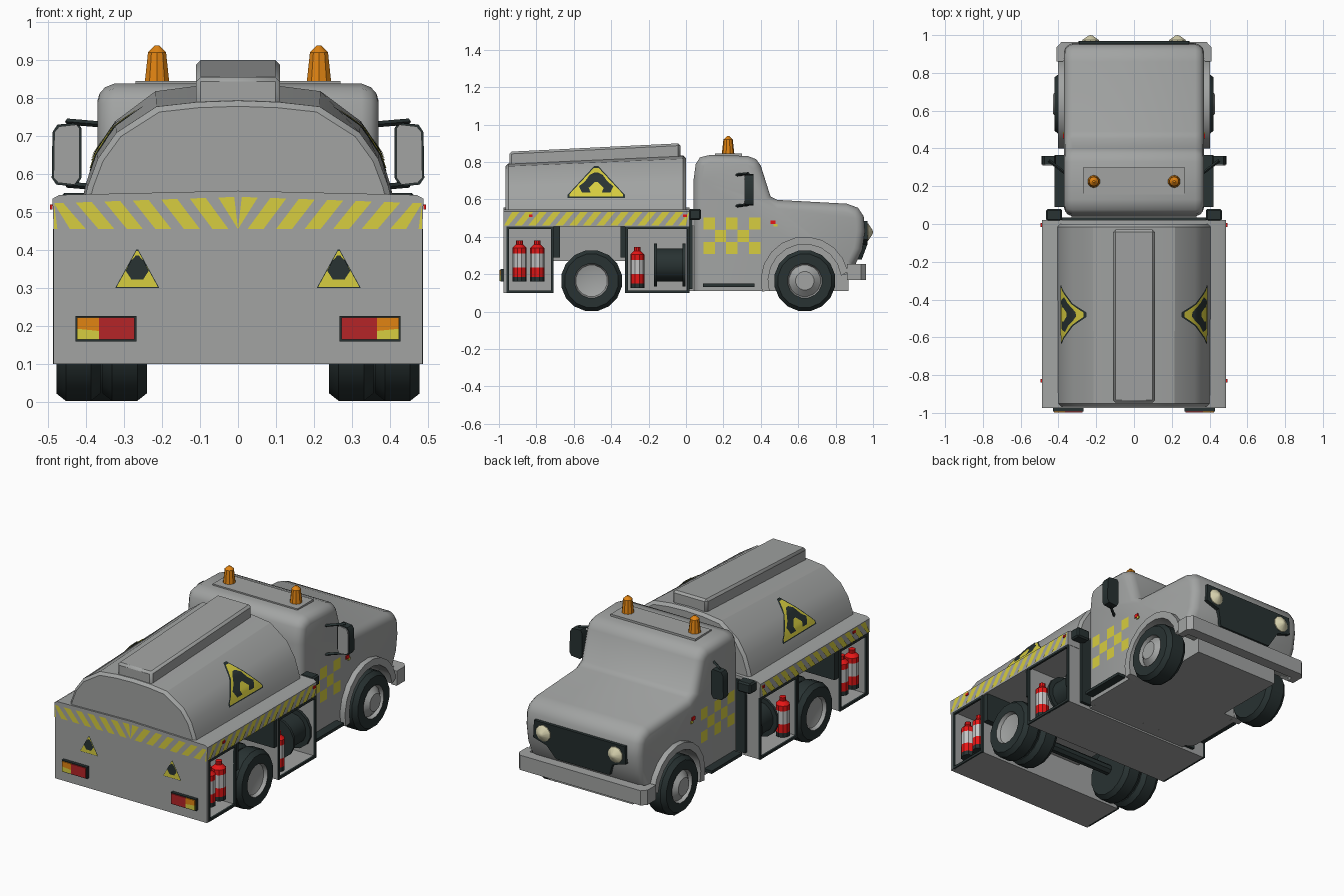
import bpy, bmesh, math
from mathutils import Vector

if "Cube" in bpy.data.objects:
    bpy.data.objects.remove(bpy.data.objects["Cube"])

def mat(name, r, g, b):
    m = bpy.data.materials.new(name)
    m.diffuse_color = (r, g, b, 1)
    m.use_nodes = True
    m.node_tree.nodes["Principled BSDF"].inputs["Base Color"].default_value = m.diffuse_color
    return m

GREY = mat("body grey", .36, .37, .365)
DARK = mat("dark rubber", .021, .032, .032)
YELLOW = mat("hazard yellow", .68, .61, .05)
RED = mat("extinguisher red", .80, .008, .008)
TAIL = mat("tail lamp red", .46, .018, .02)
ORANGE = mat("beacon orange", .75, .23, .006)
CREAM = mat("lamp cream", .72, .68, .45)
LABEL = mat("label light grey", .55, .55, .55)

# ---------- helpers ----------
def mesh(name, verts, faces, mats, mi=None, mirror=False, angle=35, bevel=0, out=None):
    me = bpy.data.meshes.new(name)
    me.from_pydata([tuple(v) for v in verts], [], faces)
    for m in (mats if isinstance(mats, list) else [mats]):
        me.materials.append(m)
    if mi:
        me.polygons.foreach_set("material_index", mi)
    bm = bmesh.new(); bm.from_mesh(me)
    bmesh.ops.remove_doubles(bm, verts=bm.verts, dist=1e-5)
    if out is None:
        bmesh.ops.recalc_face_normals(bm, faces=bm.faces)
    else:
        bm.normal_update()
        for f in bm.faces:
            if f.normal.dot(Vector(out)) < 0:
                f.normal_flip()
    if bevel:
        bmesh.ops.bevel(bm, geom=bm.edges[:], offset=bevel, segments=1, affect='EDGES')
    bm.to_mesh(me); bm.free()
    me.polygons.foreach_set("use_smooth", [True] * len(me.polygons))
    me.set_sharp_from_angle(angle=math.radians(angle))
    ob = bpy.data.objects.new(name, me)
    bpy.context.collection.objects.link(ob)
    if mirror:
        ob.modifiers.new("mirror", 'MIRROR')
    return ob

def loft(name, rings, mats, mi=None, **kw):
    n = len(rings[0])
    faces, idx = [], []
    for k in range(len(rings) - 1):
        for i in range(n):
            j = (i + 1) % n
            faces.append((k*n + i, k*n + j, (k+1)*n + j, (k+1)*n + i))
            idx.append(mi[k] if mi else 0)
    for k in (0, len(rings) - 1):
        if (Vector(rings[k][0]) - Vector(rings[k][1])).length > 1e-4:
            faces.append(tuple(range(k*n, k*n + n)))
            idx.append(mi[min(k, len(mi) - 1)] if mi else 0)
    return mesh(name, [p for r in rings for p in r], faces, mats, idx, **kw)

def place(axis, a, b, h):
    return {'x': (h, a, b), 'y': (a, h, b), 'z': (a, b, h)}[axis]

def prism(name, poly, axis, h0, h1, m, **kw):
    return loft(name, [[place(axis, a, b, h) for a, b in poly] for h in (h0, h1)], m, **kw)

def box(name, x, y, z, m, **kw):
    return prism(name, [(x[0], y[0]), (x[1], y[0]), (x[1], y[1]), (x[0], y[1])], 'z', z[0], z[1], m, **kw)

def lathe(name, prof, axis, c, m, sides=16, **kw):
    rings = []
    for r, h in prof:
        rings.append([place(axis, c[0] + r*math.cos(t), c[1] + r*math.sin(t), h)
                      for t in [2*math.pi*(i + .5)/sides for i in range(sides)]])
    return loft(name, rings, m, **kw)

def rod(name, p, q, r, m, **kw):
    p, q = Vector(p), Vector(q)
    rot = (q - p).to_track_quat('Z', 'Y')
    off = [rot @ Vector((r*math.cos(t), r*math.sin(t), 0)) for t in (0, 1.57, 3.14, 4.71)]
    return loft(name, [[e + o for o in off] for e in (p, q)], m, **kw)

def decal(name, strips, f, m, out, mirror=True):
    """strips: lists of rows (v, u_left, u_right) mapped on a surface by f(u, v)"""
    v, fc = [], []
    for rows in strips:
        b = len(v)
        for z, u0, u1 in rows:
            v += [f(u0, z), f(u1, z)]
        fc += [(b + 2*i, b + 2*i + 1, b + 2*i + 3, b + 2*i + 2) for i in range(len(rows) - 1)]
    return mesh(name, v, fc, m, mirror=mirror, out=out)

def shape(c, pts, n=4):
    """rows of a symmetric shape from (v, half width) points"""
    rows = []
    for (v0, w0), (v1, w1) in zip(pts, pts[1:]):
        for i in range(n + 1):
            t = i / n
            w = w0 + (w1 - w0)*t + 1e-4
            rows.append((v0 + (v1 - v0)*t, c - w, c + w))
    return rows

# ---------- tank ----------
HALF = [(1, 0), (.975, .15), (.91, .42), (.79, .68), (.53, .94), (.27, .985), (0, 1)]
def tank_ring(y, w, top):
    return [(s*a*w, y, .53 + b*(top - .53)) for a, b, s in
            [(a, b, 1) for a, b in HALF] + [(a, b, -1) for a, b in HALF[-2::-1]]]
loft("tank", [tank_ring(-.965, .39, .778), tank_ring(-.95, .405, .793),
              tank_ring(-.015, .41, .836), tank_ring(0, .395, .82)], GREY, angle=25)
prism("tank_top_walkway", [(-.945, .77), (-.945, .855), (-.03, .90), (-.03, .80)], 'x', -.11, .11, GREY, bevel=.012)

def tank_side(off):
    def f(y, z):
        t = (y + .95) / .935
        w, h = .405 + .005*t, .263 + .043*t
        b = (z - .53) / h
        for (a0, b0), (a1, b1) in zip(HALF, HALF[1:]):
            if b <= b1:
                return (w*(a0 + (a1 - a0)*(b - b0)/(b1 - b0)) + off, y, z + off*.8)
    return f
decal("tank_sign_border", [shape(-.48, [(.606, .153), (.622, .153), (.775, .012)], 6)], tank_side(.003), DARK, (1, 0, .5))
decal("tank_sign", [shape(-.48, [(.612, .143), (.624, .143), (.765, .012)], 6)], tank_side(.005), YELLOW, (1, 0, .5))
decal("tank_sign_flame", [shape(-.48, [(.63, .075), (.665, .092), (.69, .06), (.725, .035), (.738, .01)], 3)], tank_side(.007), DARK, (1, 0, .5))
decal("tank_sign_flame_core", [shape(-.48, [(.63, .03), (.655, .04), (.685, .008)], 3)], tank_side(.009), YELLOW, (1, 0, .5))

# ---------- rear body ----------
prism("deck", [(-.485, .455), (.485, .455), (.488, .535), (.47, .545), (0, .556), (-.47, .545), (-.488, .535)], 'y', -.975, .02, GREY)
box("rear_panel", (-.485, .485), (-.975, -.955), (.10, .47), GREY)
box("chassis_core", (-.2, .2), (-.75, -.3), (.27, .46), GREY)
for tag, y0, y1 in (("rear", -.96, -.71), ("front", -.325, .018)):
    box(tag + "_locker_core", (-.27, .27), (y0, y1), (.10, .46), GREY)
    box(tag + "_locker_floor", (.26, .478), (y0, y1), (.10, .112), GREY, mirror=True)
    for end, y in (("back", y0), ("fore", y1 - .012)):
        box(tag + "_locker_wall_" + end, (.26, .478), (y, y + .012), (.10, .46), GREY, mirror=True)
        box(tag + "_locker_post_" + end, (.475, .487), (y, y + .014), (.10, .455), DARK, mirror=True)
    for end, z in (("sill", .10), ("header", .442)):
        box(tag + "_locker_" + end, (.475, .487), (y0, y1), (z, z + .014), DARK, mirror=True)
box("mudflap_back", (.25, .475), (-.71, -.675), (.29, .456), DARK, mirror=True)
box("mudflap_fore", (.25, .475), (-.35, -.325), (.29, .456), DARK, mirror=True)
box("cab_link", (-.33, .33), (0, .08), (.11, .46), GREY)
box("body_front_seal", (-.40, .40), (.018, .035), (.12, .53), DARK)
box("filler_box", (.38, .465), (.015, .08), (.49, .55), DARK, mirror=True, bevel=.008)

# hazard stripes on sides and rear
clamp = lambda u, a, b: max(a, min(b, u))
side = []
for i in range(14):
    u = -.99 + i*.073
    side.append([(z, clamp(u + d, -.973, .018), clamp(u + d + .04, -.973, .018)) for z, d in ((.46, 0), (.533, .06))])
decal("side_stripes", side, lambda u, v: (.4905, u, v), YELLOW, (1, 0, 0))
rear = []
for i in range(-1, 7):
    u = .055 + i*.075
    rear.append([(v, clamp(u + d, 0, .484), clamp(u + d + .042, 0, .484)) for v, d in ((0, -.03), (1, .03))])
decal("rear_stripes", rear, lambda u, v: (u, -.978, .455 + v*(.085 - .035*u)), YELLOW, (0, -1, 0))

# rear warning signs
back = lambda o: (lambda u, v: (u, -.975 - o, v))
decal("rear_sign_border", [shape(.265, [(.30, .058), (.402, .002)], 1)], back(.002), DARK, (0, -1, 0))
decal("rear_sign", [shape(.265, [(.303, .054), (.398, .002)], 1)], back(.004), YELLOW, (0, -1, 0))
decal("rear_sign_flame", [shape(.265, [(.322, .015), (.345, .03), (.37, .018), (.385, .004)], 1)], back(.006), DARK, (0, -1, 0))

# tail lamps and side markers
box("tail_lamp_housing", (.267, .428), (-.993, -.97), (.16, .227), DARK, mirror=True)
box("tail_lamp_red", (.272, .365), (-.998, -.99), (.165, .222), TAIL, mirror=True)
prism("tail_lamp_orange", [(.365, .187), (.423, .193), (.423, .222), (.365, .222)], 'y', -.998, -.99, ORANGE, mirror=True)
prism("tail_lamp_yellow", [(.365, .165), (.423, .165), (.423, .193), (.365, .187)], 'y', -.998, -.99, YELLOW, mirror=True)
for n, y in enumerate((-.83, -.005)):
    box("side_marker_%d" % n, (.488, .494), (y - .01, y + .01), (.507, .52), RED, mirror=True)

# ---------- locker contents ----------
for n, (y, z) in enumerate(((-.89, .16), (-.795, .16), (-.26, .125))):
    prof = [(.038, z), (.038, z + .025), (.038, z + .075), (.038, z + .15), (.038, z + .18), (.018, z + .2), (.018, z + .22)]
    lathe("extinguisher_%d" % n, prof, 'z', (.435, y), [RED, LABEL, DARK], 10, mi=[2, 0, 1, 0, 0, 0], mirror=True)
lathe("hose_reel", [(.115, -.17), (.115, -.155), (.088, -.155), (.088, -.02), (.115, -.02), (.115, -.004)], 'y', (.36, .25), DARK, 14, mirror=True)

# ---------- wheels ----------
def wheel(name, y, x0, x1, hub):
    prof = [(.09, x0), (.145, x0), (.165, x0 + .025), (.165, x1 - .025), (.145, x1), (.093, x1), (.085, x1 - .02), (.05, x1 + hub)]
    lathe(name, prof, 'x', (y, .165), [DARK, GREY], 16, mi=[0, 0, 0, 0, 0, 1, 1], mirror=True)
wheel("rear_outer_wheel", -.505, .362, .478, -.03)
wheel("rear_inner_wheel", -.505, .24, .356, -.03)
wheel("front_wheel", .635, .29, .42, .01)
lathe("rear_axle", [(.03, -.3), (.03, .3)], 'x', (-.505, .165), DARK, 8)

# ---------- cab ----------
upper = [(.04, .11), (.04, .70), (.052, .79), (.075, .825), (.13, .838), (.33, .832), (.375, .815), (.40, .78),
         (.452, .615), (.49, .597), (.86, .577), (.92, .555), (.95, .51), (.957, .43), (.942, .33), (.905, .25)]
arch = lambda r, a0, a1, n: [(.635 + r*math.cos(math.radians(a0 + (a1 - a0)*i/n)),
                              .165 + r*math.sin(math.radians(a0 + (a1 - a0)*i/n))) for i in range(n + 1)]
prof = upper + [(.87, .2)] + arch(.198, 10, 196, 10)
def cab_ring(x, d):
    ring = []
    for i, (y, z) in enumerate(prof):
        if i < len(upper):
            a, b = prof[i - 1] if i else (.04, 0), prof[i + 1]
            t = Vector((b[0] - a[0], b[1] - a[1])).normalized()
            y, z = y + t.y*d, z - t.x*d
        ring.append((x, y, z))
    return ring
steps = [(.37, .045), (.364, .026), (.35, .01), (.325, 0)]
loft("cab", [cab_ring(-x, d) for x, d in steps] + [cab_ring(x, d) for x, d in steps[::-1]], GREY, angle=45)
box("cab_underbody", (-.27, .27), (.4, .87), (.11, .42), GREY)
prism("front_fender", arch(.196, 8, 196, 10) + arch(.236, 194, 12, 10), 'x', .34, .402, GREY, mirror=True)
box("step_board", (.35, .42), (.09, .365), (.133, .15), DARK, mirror=True)
half = [(.41, .86), (.41, .935), (.385, .963)]
prism("bumper", half + [(-x, y) for x, y in half[::-1]] + [(-.375, .86), (-.365, .9), (.365, .9), (.375, .86)], 'z', .17, .255, GREY)

# grille and headlamps
gh = [(.29, .485), (.295, .385), (.21, .36), (.17, .28)]
grille = prism("grille", gh + [(-x, z) for x, z in gh[::-1]], 'y', .91, .97, DARK)
for v in grille.data.vertices:
    if v.co.z < .3:
        v.co.y -= .03
lathe("headlamp", [(.048, .96), (.046, .974), (.012, .997), (0, 1.0)], 'y', (.23, .425), CREAM, 10, mirror=True)

# checker on doors and small turn lamp
door = lambda u, v: (.3735, u, v)
cells = [[(z, u, u + .061), (z + .064, u, u + .061)] for r in range(3) for c in range(5) if (r + c) % 2 == 0
         for z, u in [(.307 + r*.066, .093 + c*.061)]]
decal("door_checker", cells, door, YELLOW, (1, 0, 0))
box("turn_lamp", (.365, .376), (.452, .478), (.468, .488), RED, mirror=True)
box("turn_lamp_lens", (.365, .376), (.468, .488), (.455, .468), YELLOW, mirror=True)

# beacons
box("beacon_plate", (-.27, .27), (.155, .30), (.815, .845), GREY)
lathe("beacon", [(.034, .84), (.025, .92), (.006, .938)], 'z', (.213, .225), ORANGE, 10, mirror=True)

# mirrors
head = lambda i: [(.412 + i, .59), (.425 + i, .567 + i), (.478 - i, .572 + i), (.49 - i, .59), (.488 - i, .71), (.475 - i, .73 - i), (.42 + i, .735 - i), (.412 + i, .72)]
prism("mirror_housing", head(0), 'y', .315, .36, DARK, mirror=True)
prism("mirror_glass", head(.005), 'y', .309, .316, GREY, mirror=True)
for n, z in (("upper", .738), ("lower", .572)):
    rod("mirror_arm_" + n, (.355, .262, z - .008), (.45, .335, z), .008, DARK, mirror=True)
